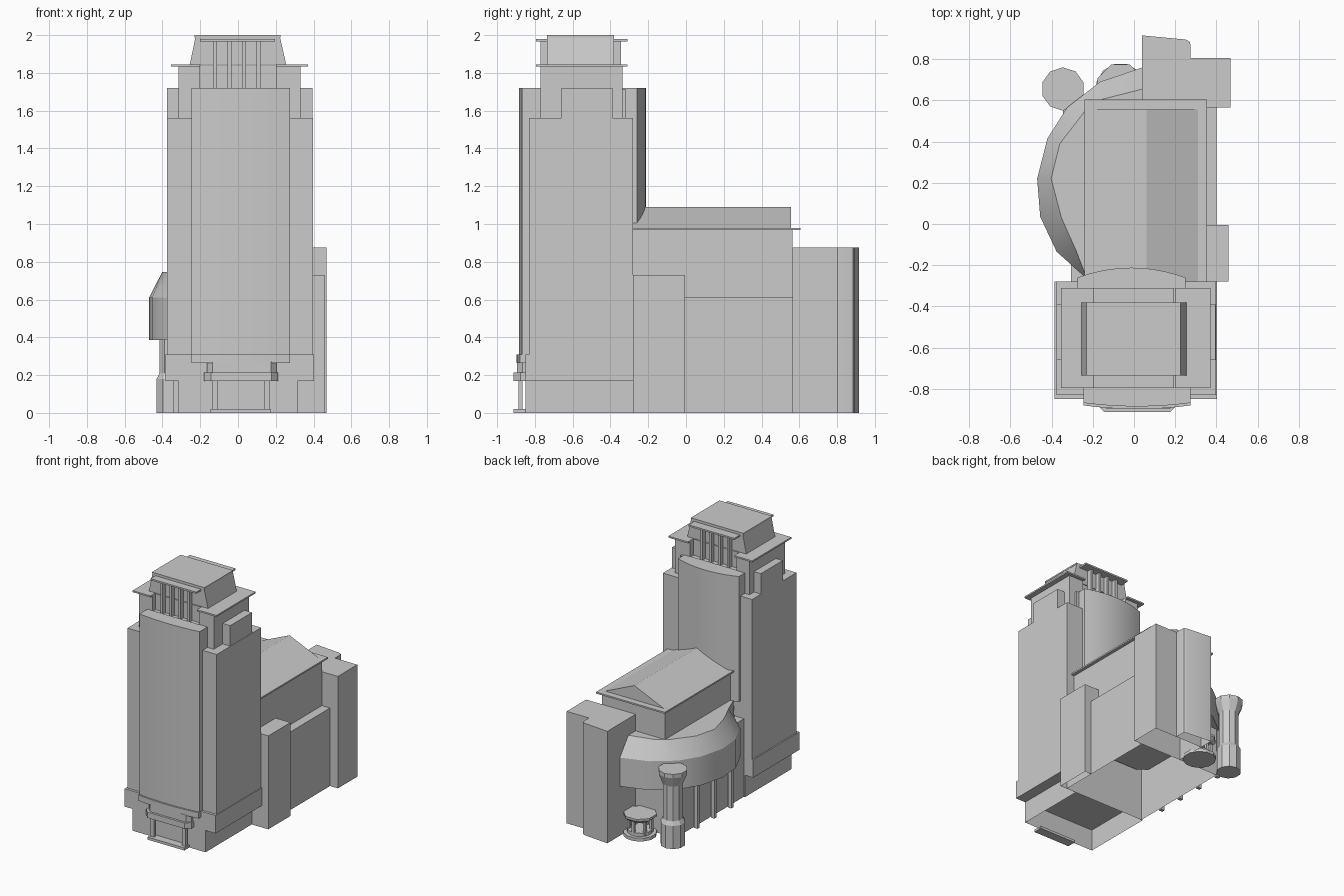
import bpy, bmesh, math

if "Cube" in bpy.data.objects:
    bpy.data.objects.remove(bpy.data.objects["Cube"])


def loft(name, loops, hollow=False, smooth=False):
    """Skin through (points, z) outlines; hollow leaves the underside open."""
    bm = bmesh.new()
    rings = [[bm.verts.new((x, y, z)) for x, y in pts] for pts, z in loops]
    n = len(rings[0])
    bm.faces.new(rings[0][::-1])
    for a, b in zip(rings, rings[1:]):
        for i in range(n):
            j = (i + 1) % n
            bm.faces.new((a[i], a[j], b[j], b[i]))
    bm.faces.new(rings[-1])
    bmesh.ops.recalc_face_normals(bm, faces=bm.faces[:])
    if hollow:
        bm.faces.ensure_lookup_table()
        bmesh.ops.delete(bm, geom=[bm.faces[0]], context='FACES_ONLY')
    me = bpy.data.meshes.new(name)
    bm.to_mesh(me)
    bm.free()
    ob = bpy.data.objects.new(name, me)
    bpy.context.collection.objects.link(ob)
    if smooth:
        bpy.ops.object.select_all(action='DESELECT')
        ob.select_set(True)
        bpy.context.view_layer.objects.active = ob
        bpy.ops.object.shade_smooth_by_angle(angle=math.radians(30))
    return ob


def prism(name, pts, z0, z1, **kw):
    return loft(name, [(pts, z0), (pts, z1)], **kw)


def rect(x0, x1, y0, y1):
    return [(x0, y0), (x1, y0), (x1, y1), (x0, y1)]


def box(name, x0, x1, y0, y1, z0, z1, **kw):
    return prism(name, rect(x0, x1, y0, y1), z0, z1, **kw)


def ring(cx, cy, r, n):
    return [(cx + r * math.cos(2 * math.pi * (i + 0.5) / n),
             cy + r * math.sin(2 * math.pi * (i + 0.5) / n)) for i in range(n)]


def bow(x0, x1, y_back, y_edge, y_mid, n=10):
    """Outline with one gently bowed side."""
    pts = [(x1, y_back), (x0, y_back)]
    for i in range(n + 1):
        t = i / n
        pts.append((x0 + (x1 - x0) * t, y_edge + (y_mid - y_edge) * (1 - (2 * t - 1) ** 2)))
    return pts


def chamfered(x0, x1, y0, y1, c):
    """Rectangle whose front corners are cut back."""
    return [(x0 + c, y0), (x1 - c, y0), (x1, y0 + c), (x1, y1), (x0, y1), (x0, y0 + c)]


# Tower base and shaft
box("tower_base", -0.315, 0.315, -0.85, -0.28, 0, 0.17, hollow=True)
box("tower_band", -0.385, 0.402, -0.85, -0.28, 0.17, 0.31)
box("tower_shaft", -0.375, 0.397, -0.83, -0.28, 0.31, 1.56)
box("shoulder_block", -0.375, 0.395, -0.66, -0.39, 1.55, 1.72)

# Bowed bays on the front and back of the tower
prism("front_bay", bow(-0.245, 0.275, -0.77, -0.868, -0.885), 0.27, 1.72, smooth=True)
prism("front_bay_band", bow(-0.245, 0.275, -0.77, -0.88, -0.898), 0.265, 0.31, smooth=True)
prism("rear_bay", bow(-0.275, 0.25, -0.34, -0.26, -0.212), 0.74, 1.72, smooth=True)

# Crown: core, notched shoulders, flange, sloped top
box("crown_core", -0.315, 0.33, -0.735, -0.38, 1.56, 1.84)
box("crown_ledge", -0.245, 0.275, -0.80, -0.32, 1.55, 1.715)
for side, x0, x1, f0, f1 in (("left", -0.315, -0.20, -0.355, -0.20),
                             ("right", 0.20, 0.33, 0.20, 0.37)):
    box("crown_shoulder_" + side, x0, x1, -0.77, -0.335, 1.56, 1.84)
    box("crown_flange_" + side, f0, f1, -0.795, -0.31, 1.833, 1.845)
loft("crown_top", [(rect(-0.255, 0.255, -0.735, -0.38), 1.845),
                   (rect(-0.225, 0.222, -0.735, -0.38), 1.99)])
box("crown_cap", -0.23, 0.225, -0.735, -0.38, 1.988, 2.0)
box("crown_eave", -0.20, 0.195, -0.795, -0.31, 1.967, 1.98)
for i in range(4):
    x = -0.122 + 0.077 * i
    for end, y in (("front", -0.752), ("back", -0.363)):
        box(f"crown_column_{end}_{i}", x - 0.01, x + 0.01, y - 0.018, y + 0.018, 1.71, 1.97)

# Entrance porch
prism("porch_lintel", chamfered(-0.165, 0.205, -0.895, -0.84, 0.03), 0.21, 0.27)
prism("porch_slab", chamfered(-0.18, 0.213, -0.912, -0.84, 0.036), 0.17, 0.215)
box("porch_step", -0.145, 0.175, -0.912, -0.84, 0, 0.02)
for i, x in enumerate((-0.12, 0.153)):
    box(f"porch_column_{i}", x - 0.014, x + 0.014, -0.888, -0.865, 0, 0.18)

# Rear wing
box("wing_lower", -0.305, 0.40, -0.28, 0.565, 0, 0.61, hollow=True)
box("wing_upper", -0.215, 0.33, -0.29, 0.565, 0.61, 0.97)
box("wing_eave", -0.24, 0.355, -0.28, 0.605, 0.968, 0.98)
loft("wing_gable_roof", [(rect(-0.195, 0.31, -0.28, 0.555), 0.98),
                         (rect(0.056, 0.06, -0.28, 0.555), 1.09)])
box("side_block", 0.40, 0.458, -0.28, -0.005, 0, 0.73, hollow=True)
box("side_block_top", 0.30, 0.458, -0.28, -0.005, 0.605, 0.73)
box("rear_block", 0.04, 0.468, 0.565, 0.805, 0, 0.875, hollow=True)
prism("rear_stair_block", [(0.04, 0.805), (0.275, 0.805), (0.275, 0.865), (0.27, 0.885),
                           (0.25, 0.895), (0.04, 0.915)], 0, 0.875, hollow=True, smooth=True)

# Curved hall overhanging the left side
outer = [(-0.24, -0.255), (-0.375, -0.135), (-0.455, 0.035), (-0.47, 0.22), (-0.42, 0.415),
         (-0.325, 0.565), (-0.165, 0.69), (0.042, 0.76), (0.042, -0.255)]
inner = [(-0.235, -0.25), (-0.285, -0.12), (-0.352, 0.03), (-0.402, 0.22), (-0.36, 0.39),
         (-0.24, 0.545), (-0.155, 0.605), (0.042, 0.655), (0.042, -0.25)]
prism("curved_hall_wall", outer, 0.385, 0.61, smooth=True)
loft("curved_hall_roof", [(outer, 0.61), (inner, 0.745)], smooth=True)
for i in range(4):
    y = -0.08 + 0.208 * i
    box(f"hall_post_{i}", -0.345, -0.315, y - 0.013, y + 0.013, 0, 0.39)

# Flared round turret
loft("turret", [(ring(-0.345, 0.655, r, 10), z) for r, z in
                ((0.09, 0), (0.09, 0.18), (0.074, 0.21), (0.074, 0.48), (0.105, 0.56), (0.105, 0.59))])

# Small round pavilion under the hall
kx, ky = -0.065, 0.66
prism("pavilion_floor", ring(kx, ky, 0.12, 12), 0, 0.025)
prism("pavilion_plinth", ring(kx, ky, 0.09, 12), 0.025, 0.05)
loft("pavilion_roof", [(ring(kx, ky, r, 8), z) for r, z in ((0.09, 0.13), (0.122, 0.155), (0.122, 0.172))])
for i, (x, y) in enumerate(ring(kx, ky, 0.08, 6)):
    box(f"pavilion_post_{i}", x - 0.01, x + 0.01, y - 0.01, y + 0.01, 0.02, 0.155)
